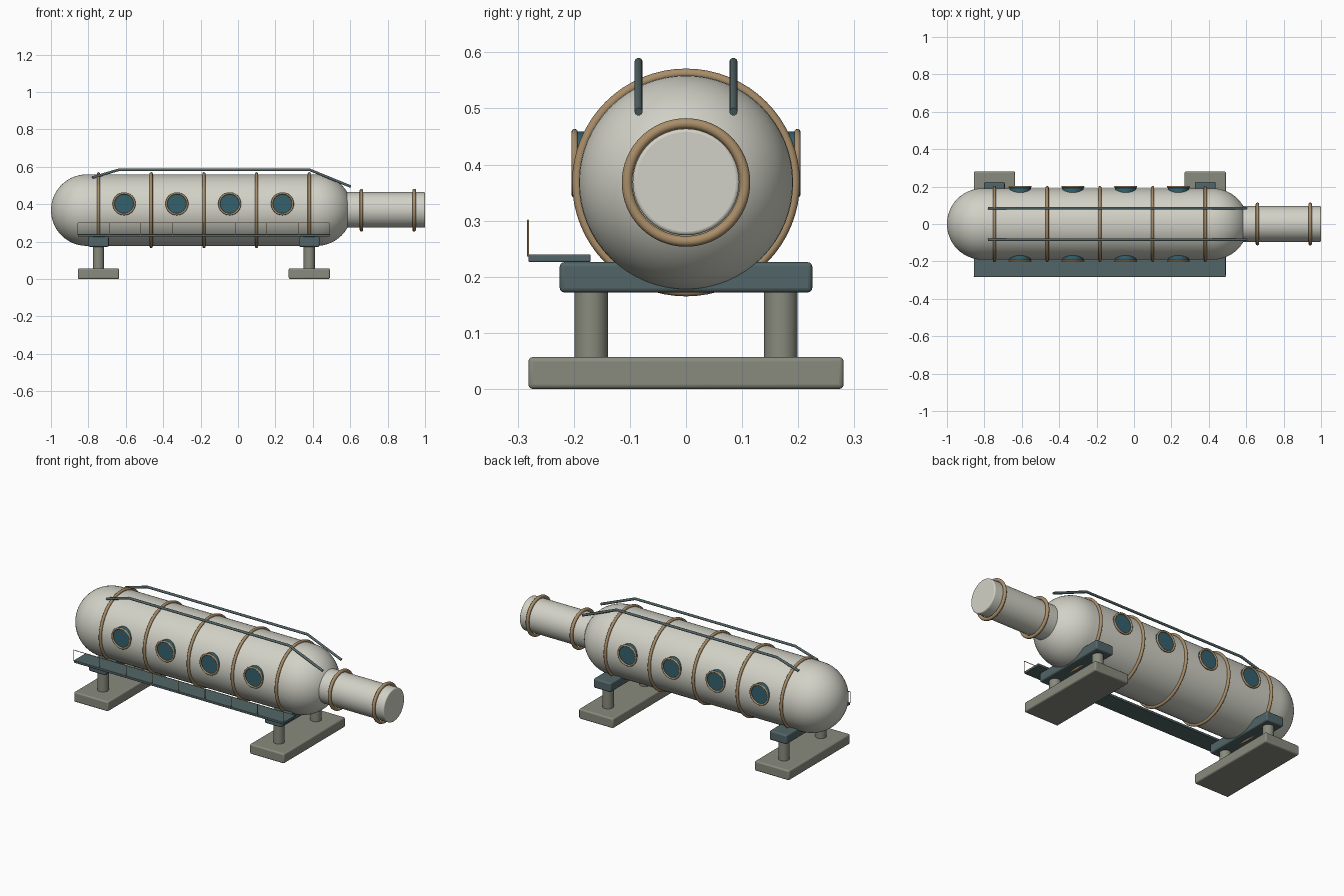
import bpy, bmesh, math
from mathutils import Matrix, Vector

if "Cube" in bpy.data.objects:
    bpy.data.objects.remove(bpy.data.objects["Cube"])


def mat(name, rgb):
    m = bpy.data.materials.new(name)
    m.diffuse_color = (*rgb, 1)
    m.use_nodes = True
    m.node_tree.nodes["Principled BSDF"].inputs["Base Color"].default_value = m.diffuse_color
    return m


SHELL = mat("shell", (0.64, 0.64, 0.57))
TAN = mat("tan_trim", (0.40, 0.27, 0.14))
GLASS = mat("glass", (0.035, 0.12, 0.155))
SLATE = mat("slate", (0.085, 0.13, 0.135))
STONE = mat("footing", (0.25, 0.26, 0.21))

ZC = 0.368                       # hull axis height
R = 0.191                        # hull radius
ROT_X = (0, math.pi / 2, 0)      # local z -> world x
ROT_Y = (math.pi / 2, 0, 0)      # local z -> world y
STANDS = (-0.746, 0.381)


def finish(o, name, m, bevel=0.0):
    o.name = name
    o.data.materials.append(m)
    if bevel:
        b = o.modifiers.new("bevel", "BEVEL")
        b.width, b.segments = bevel, 3
        b.limit_method = "ANGLE"
    bpy.ops.object.select_all(action="DESELECT")
    o.select_set(True)
    bpy.context.view_layer.objects.active = o
    bpy.ops.object.shade_smooth_by_angle(angle=math.radians(35))
    return o


def box(name, lo, hi, m, bevel):
    lo, hi = Vector(lo), Vector(hi)
    bpy.ops.mesh.primitive_cube_add(size=1, location=(lo + hi) / 2)
    o = bpy.context.object
    o.data.transform(Matrix.Diagonal((*(hi - lo), 1)))
    return finish(o, name, m, bevel)


def cyl(name, r, depth, loc, m, rot=(0, 0, 0), bevel=0.0, n=48):
    bpy.ops.mesh.primitive_cylinder_add(vertices=n, radius=r, depth=depth,
                                        location=loc, rotation=rot)
    return finish(bpy.context.object, name, m, bevel)


def ring(name, major, minor, loc, rot, n=64):
    bpy.ops.mesh.primitive_torus_add(major_radius=major, minor_radius=minor,
                                     major_segments=n, minor_segments=12,
                                     location=loc, rotation=rot)
    return finish(bpy.context.object, name, TAN)


def tube(name, paths, r, m):
    c = bpy.data.curves.new(name, "CURVE")
    c.dimensions = "3D"
    c.bevel_depth, c.bevel_resolution = r, 3
    c.use_fill_caps = True
    for pts in paths:
        s = c.splines.new("POLY")
        s.points.add(len(pts) - 1)
        for p, co in zip(s.points, pts):
            p.co = (*co, 1)
    o = bpy.data.objects.new(name, c)
    bpy.context.collection.objects.link(o)
    c.materials.append(m)
    return o


# Pressure hull: half profile spun round the x axis
X0, X1, N = -0.809, 0.419, 14
prof = [(X0 - R * math.cos(a), R * math.sin(a))
        for a in (math.pi / 2 * i / N for i in range(N + 1))]
prof += [(X1 + R * math.sin(a), R * math.cos(a))
         for a in (math.pi / 2 * i / N for i in range(N + 1))]
bm = bmesh.new()
vs = [bm.verts.new((x, 0, r)) for x, r in prof]
es = [bm.edges.new(p) for p in zip(vs, vs[1:])]
bmesh.ops.spin(bm, geom=vs + es, cent=(0, 0, 0), axis=(1, 0, 0),
               angle=2 * math.pi, steps=64, use_duplicate=False)
bmesh.ops.remove_doubles(bm, verts=bm.verts, dist=1e-4)
bmesh.ops.recalc_face_normals(bm, faces=bm.faces)
me = bpy.data.meshes.new("hull")
bm.to_mesh(me)
bm.free()
hull = bpy.data.objects.new("hull", me)
hull.location.z = ZC
bpy.context.collection.objects.link(hull)
finish(hull, "hull", SHELL)

# Docking tunnel with two collars
cyl("tunnel", 0.095, 0.46, (0.77, 0, ZC + 0.001), SHELL, ROT_X, 0.006)
for i, x in enumerate((0.66, 0.942)):
    ring(f"tunnel_collar_{i}", 0.105, 0.0095, (x, 0, ZC), ROT_X)

# Hull bands
for i in range(5):
    ring(f"hull_band_{i}", 0.1945, 0.0085, (-0.746 + i * 0.2818, 0, ZC), ROT_X)

# Portholes on both sides
for i in range(4):
    x = -0.609 + i * 0.2822
    for side, s in (("front", -1), ("back", 1)):
        cyl(f"{side}_window_{i}", 0.057, 0.036, (x, s * 0.179, 0.402), GLASS, ROT_Y)
        ring(f"{side}_window_rim_{i}", 0.056, 0.0055, (x, s * 0.1985, 0.402), ROT_Y, 40)

# Stands: footing, two columns and a saddle
for i, x in enumerate(STANDS):
    box(f"footing_{i}", (x - 0.11, -0.281, 0), (x + 0.11, 0.281, 0.057), STONE, 0.008)
    box(f"saddle_{i}", (x - 0.055, -0.225, 0.172), (x + 0.055, 0.225, 0.226), SLATE, 0.008)
    for side, s in (("front", -1), ("back", 1)):
        cyl(f"{side}_column_{i}", 0.03, 0.14, (x, s * 0.169, 0.115), STONE, n=32)

# Walkway along the front with a thin wire railing
WX0, WX1 = -0.856, 0.49
box("walkway", (WX0, -0.281, 0.226), (WX1, -0.17, 0.24), SLATE, 0.003)
wires = [[(WX0, -0.2815, 0.3), (WX1, -0.2815, 0.3)]]
for i in range(9):
    x = WX0 + (WX1 - WX0) * i / 8
    wires.append([(x, -0.2815, 0.236), (x, -0.2815, 0.3)])
tube("walkway_railing", wires, 0.0018, TAN)

# Grab rails on top of the hull
tube("grab_rails", [[(-0.78, y, 0.542), (-0.64, y, 0.583), (0.385, y, 0.583),
                     (0.603, y, 0.494)] for y in (-0.0845, 0.0845)], 0.0072, SLATE)
